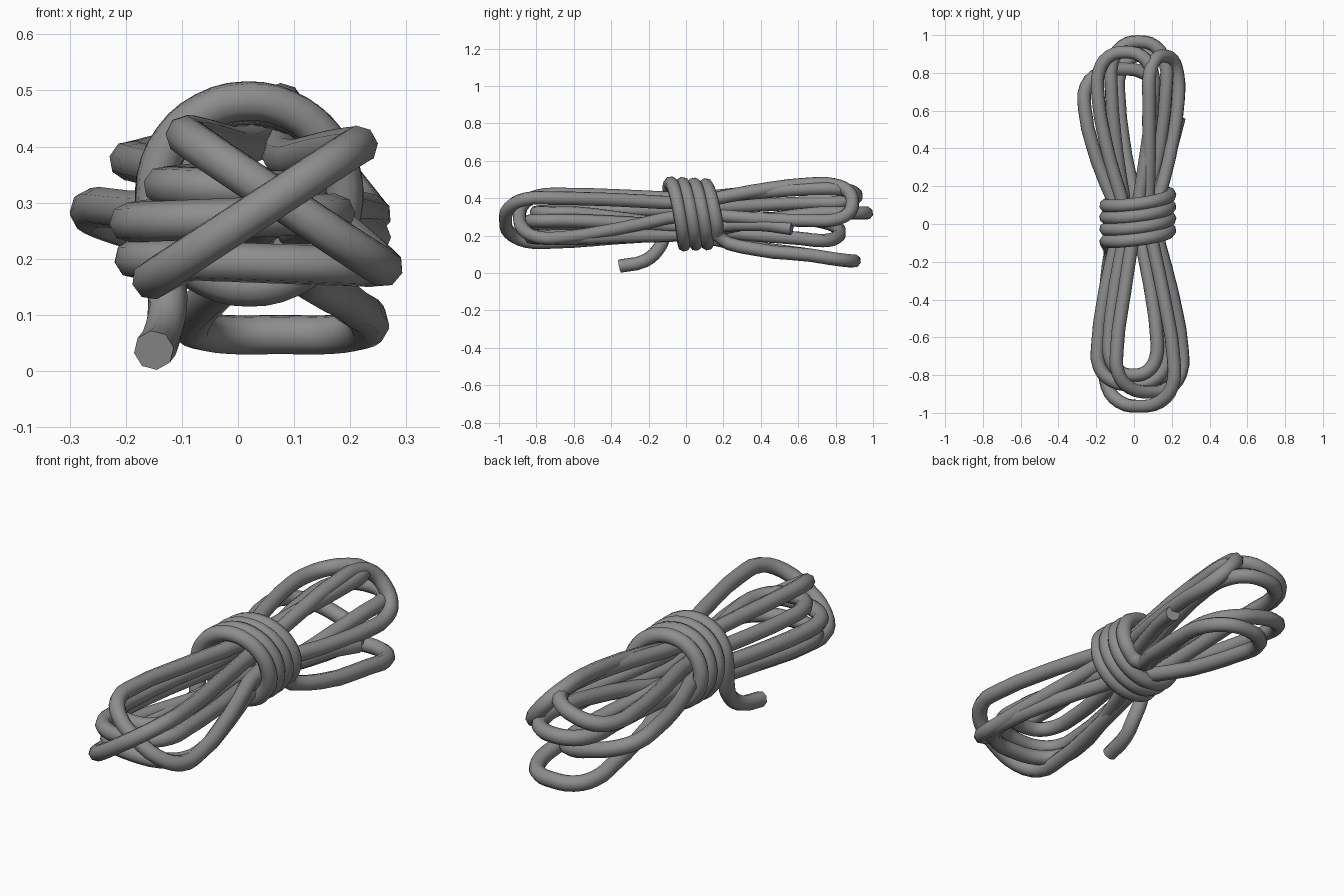
import bpy, math
from mathutils import Vector

if "Cube" in bpy.data.objects:
    bpy.data.objects.remove(bpy.data.objects["Cube"])

R = 0.036  # rope radius


def hairpin(w0, a, b, w1, tip, sag):
    """Loop leaving the waist at w0, bending round between sides a and b (x, z), returning to w1.
    sag tilts the outer end of the loop downwards."""
    def pt(p, q, t, y, drop=0.0):
        return Vector((p[0] + (q[0] - p[0]) * t, y * tip, p[1] + (q[1] - p[1]) * t - drop * sag))
    return [pt(w0, a, 0.6, 0.40), pt(w0, a, 1.0, 0.74), pt(a, b, 0.02, 0.89, 0.7),
            pt(a, b, 0.2, 0.975, 1), pt(a, b, 0.5, 1.0, 1), pt(a, b, 0.8, 0.975, 1),
            pt(a, b, 0.98, 0.89, 0.7), pt(w1, b, 1.0, 0.74), pt(w1, b, 0.6, 0.40)]


# where the rope passes through the binding (x, z)
W = [(0.10, 0.25), (-0.09, 0.28), (0.03, 0.24), (-0.05, 0.34), (0.01, 0.40),
     (0.12, 0.31), (0.08, 0.38), (-0.05, 0.22), (0.08, 0.21), (0.01, 0.20), (0.12, 0.18)]

# loops: side a, side b, tip y, sag (front and back alternate)
loops = [((0.17, 0.28), (-0.19, 0.265), -0.85, 0),
         ((-0.26, 0.29), (0.13, 0.185), 0.82, 0.02),
         ((0.12, 0.32), (-0.13, 0.33), -0.80, 0),
         ((-0.19, 0.375), (0.10, 0.45), 0.91, 0),
         ((-0.09, 0.42), (0.255, 0.19), -0.89, 0.005),
         ((0.235, 0.28), (0.08, 0.475), 0.89, 0),
         ((0.21, 0.40), (-0.15, 0.165), -0.965, 0),
         ((-0.12, 0.32), (0.17, 0.32), 0.965, 0),
         ((0.24, 0.185), (-0.18, 0.20), -0.83, 0),
         ((-0.08, 0.095), (0.23, 0.095), 0.90, 0.03)]

# free end at the back right
path = [Vector((0.238, 0.565, 0.238)), Vector((0.195, 0.40, 0.26))]

# coiled loops
for i, (a, b, tip, sag) in enumerate(loops):
    path.append(Vector((W[i][0], 0.03, W[i][1])))
    path += hairpin(W[i], a, b, W[i + 1], tip, sag)

# slightly tilted binding turns round the middle
start, end, step = -50, 1250, 26
n = (end - start) // step
for i in range(n + 1):
    t = i / n
    ang = math.radians(start + (end - start) * t)
    c, s = math.cos(ang), math.sin(ang)
    path.append(Vector((0.02 + 0.168 * c, 0.15 - 0.225 * t + 0.012 * c - 0.02 * s,
                        0.315 + (0.155 + 0.012 * t) * s)))

# free end dropping to the ground at the front left
path += [Vector(p) for p in [(-0.135, -0.115, 0.20), (-0.125, -0.15, 0.125),
                             (-0.135, -0.22, 0.065), (-0.15, -0.355, 0.037)]]

curve = bpy.data.curves.new("rope", 'CURVE')
curve.dimensions = '3D'
curve.bevel_depth = R
curve.bevel_resolution = 2
curve.resolution_u = 3
curve.use_fill_caps = True
spline = curve.splines.new('BEZIER')
spline.bezier_points.add(len(path) - 1)
for bp, p in zip(spline.bezier_points, path):
    bp.co = p
    bp.handle_left_type = bp.handle_right_type = 'AUTO'

rope = bpy.data.objects.new("rope_bundle", curve)
bpy.context.collection.objects.link(rope)
bpy.context.view_layer.objects.active = rope
rope.select_set(True)
bpy.ops.object.convert(target='MESH')
bpy.ops.object.shade_smooth_by_angle(angle=math.radians(50))

# dark grey rope
mat = bpy.data.materials.new("dark_grey")
mat.diffuse_color = (0.27, 0.27, 0.27, 1)
mat.use_nodes = True
mat.node_tree.nodes["Principled BSDF"].inputs["Base Color"].default_value = mat.diffuse_color
bpy.context.object.data.materials.clear()
bpy.context.object.data.materials.append(mat)
